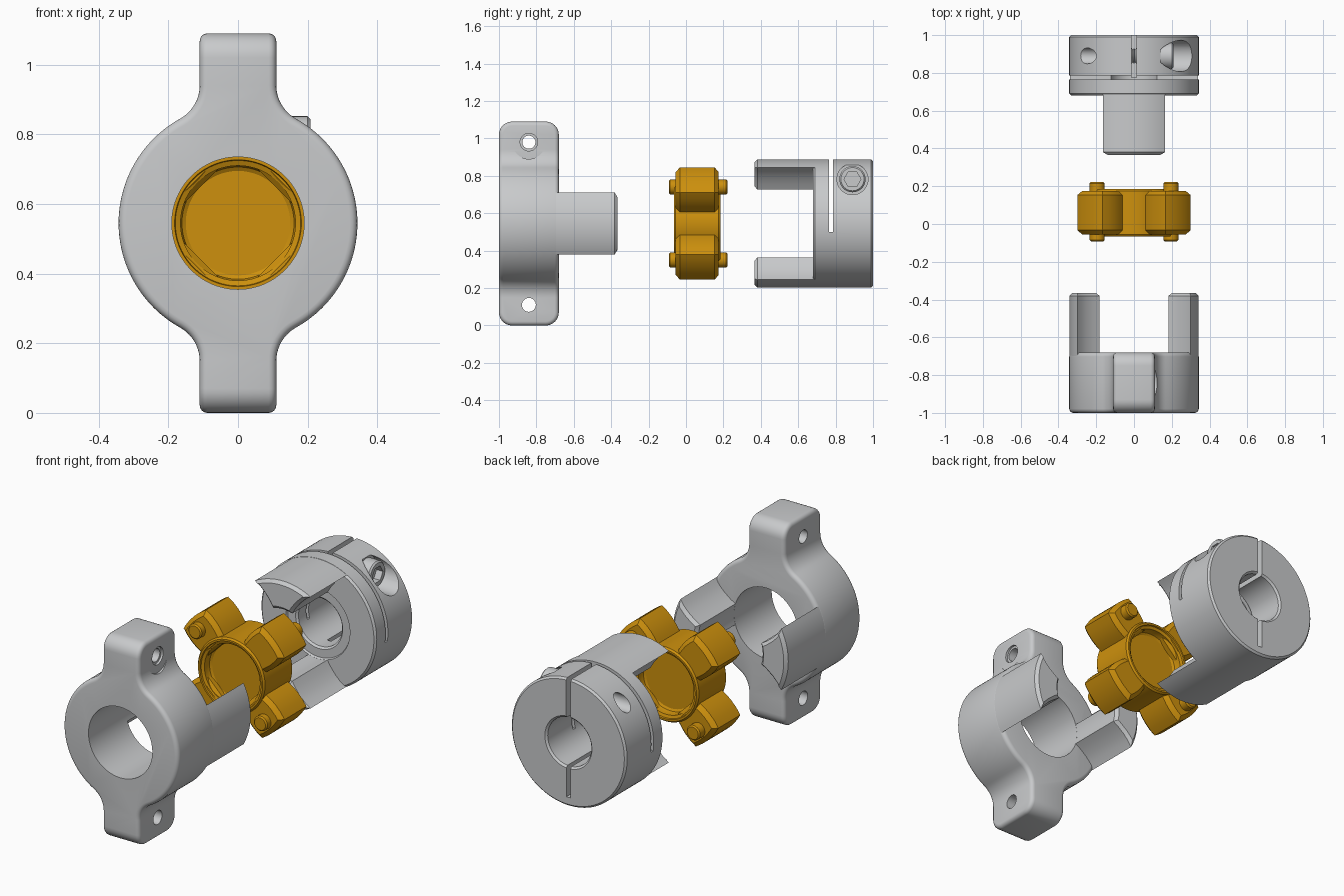
import bpy, bmesh, math
from mathutils import Matrix

if "Cube" in bpy.data.objects:
    bpy.data.objects.remove(bpy.data.objects["Cube"])

AXIS_Z = 0.545          # height of the shared shaft axis
R = 0.343               # outer radius of both hubs


def material(name, rgb):
    m = bpy.data.materials.new(name)
    m.diffuse_color = (*rgb, 1)
    m.use_nodes = True
    m.node_tree.nodes["Principled BSDF"].inputs["Base Color"].default_value = m.diffuse_color
    return m


METAL = material("light grey metal", (0.58, 0.59, 0.60))
RUBBER = material("amber rubber", (0.61, 0.28, 0.004))


def finish(name, bm, mat):
    bmesh.ops.recalc_face_normals(bm, faces=bm.faces[:])
    me = bpy.data.meshes.new(name)
    bm.to_mesh(me)
    bm.free()
    ob = bpy.data.objects.new(name, me)
    bpy.context.collection.objects.link(ob)
    me.materials.append(mat)
    ob.location.z = AXIS_Z
    return ob


def activate(ob):
    bpy.ops.object.select_all(action='DESELECT')
    ob.select_set(True)
    bpy.context.view_layer.objects.active = ob


def smooth(ob, angle=28):
    activate(ob)
    bpy.ops.object.shade_smooth_by_angle(angle=math.radians(angle))


def cut(ob, cutters):
    for c in cutters:
        mod = ob.modifiers.new("cut", 'BOOLEAN')
        mod.operation, mod.solver, mod.object = 'DIFFERENCE', 'EXACT', c
        bpy.context.view_layer.update()
        activate(ob)
        bpy.ops.object.modifier_apply(modifier=mod.name)
        bpy.data.objects.remove(c)


def prism(pts, y0, y1):
    """Outline in x/z, extruded along the shaft axis."""
    bm = bmesh.new()
    f = bm.faces.new([bm.verts.new((x, y0, z)) for x, z in pts])
    new = bmesh.ops.extrude_face_region(bm, geom=[f])["geom"]
    for v in new:
        if isinstance(v, bmesh.types.BMVert):
            v.co.y = y1
    return bm


def bevel_ends(bm, ys, width):
    es = [e for e in bm.edges
          if any(all(abs(v.co.y - y) < 1e-4 for v in e.verts) for y in ys)]
    bmesh.ops.bevel(bm, geom=es, offset=width, segments=1, affect='EDGES')


def turn(bm, degrees):
    bm.transform(Matrix.Rotation(math.radians(degrees), 4, 'Y'))


def lathe(name, prof, mat, axis='Y', at=(0, 0, 0), steps=96, closed=False):
    """Spin (radius, distance) points around the shaft axis or a cross axis."""
    bm = bmesh.new()
    vs = [bm.verts.new((r, a, 0)) for r, a in prof]
    es = [bm.edges.new(p) for p in zip(vs, vs[1:])]
    if closed:
        es.append(bm.edges.new((vs[-1], vs[0])))
    bmesh.ops.spin(bm, geom=vs + es, axis=(0, 1, 0), cent=(0, 0, 0),
                   angle=math.tau, steps=steps)
    bmesh.ops.remove_doubles(bm, verts=bm.verts[:], dist=1e-5)
    if axis == 'X':
        bm.transform(Matrix.Rotation(-math.pi / 2, 4, 'Z'))
    bm.transform(Matrix.Translation(at))
    return finish(name, bm, mat)


def rod(name, r, a0, a1, axis='Y', at=(0, 0, 0), steps=40, mat=METAL):
    return lathe(name, [(0, a0), (r, a0), (r, a1), (0, a1)], mat, axis, at, steps)


def box(x0, x1, y0, y1, z0, z1):
    return finish("box", prism([(x0, z0), (x1, z0), (x1, z1), (x0, z1)], y0, y1), METAL)


def arc(r, a0, a1, n, cx=0.0, cz=0.0):
    return [(cx + r * math.cos(a0 + (a1 - a0) * i / n),
             cz + r * math.sin(a0 + (a1 - a0) * i / n)) for i in range(n + 1)]


# Jaw with concave flanks, placed around the axis by an angle
def jaw(name, degrees, root, tip):
    flank = [(0.182, 0.056), (0.213, 0.075), (0.25, 0.104), (0.278, 0.133)]
    a, b = math.atan2(0.165, 0.30), math.atan2(0.056, 0.182)
    pts = ([(x, -z) for x, z in flank] + arc(R - 0.0008, -a, a, 16)
           + flank[::-1] + arc(0.1905, b, -b, 8)[1:-1])
    bm = prism(pts, root, tip)
    bevel_ends(bm, [tip], 0.016)
    turn(bm, degrees)
    smooth(finish(name, bm, METAL))


# Front hub: round body blended into an ear above and below
rf, ear, top = 0.11, 0.11, AXIS_Z
cx = ear + rf
cz = math.sqrt((R + rf) ** 2 - cx ** 2)
a = math.atan2(cz, cx)
quad = arc(R, 0, a, 20) + arc(rf, a + math.pi, math.pi, 10, cx, cz)[1:] + [(ear, top)]
half = quad + [(-x, z) for x, z in quad[::-1]]
bm = prism(half + [(x, -z) for x, z in half[::-1]][1:-1], -1.0, -0.68)
es = [e for e in bm.edges if all(abs(abs(v.co.z) - top) < 1e-5 for v in e.verts)
      and abs(e.verts[0].co.y - e.verts[1].co.y) < 1e-5]
bmesh.ops.bevel(bm, geom=es, offset=0.07, segments=8, profile=0.5, affect='EDGES')
front = finish("front_hub", bm, METAL)
mod = front.modifiers.new("rounding", 'BEVEL')
mod.width, mod.segments, mod.limit_method = 0.022, 4, 'ANGLE'
mod.angle_limit, mod.use_clamp_overlap = math.radians(35), False
activate(front)
bpy.ops.object.modifier_apply(modifier=mod.name)
up, low = (0, -0.84, 0.435), (0, -0.84, -0.435)
cut(front, [rod("bore", 0.19, -1.2, -0.5, steps=96),
            rod("hole", 0.035, -0.3, 0.3, 'X', up),
            rod("hole", 0.037, -0.3, 0.3, 'X', low),
            rod("spotface", 0.09, 0.1105, 0.3, 'X', up),
            rod("counterbore", 0.047, 0.098, 0.2, 'X', up)])
smooth(front)
for side, deg in (("right", 0), ("left", 180)):
    jaw("front_jaw_" + side, deg, -0.74, -0.365)

# Rear clamping hub: turned ring with slits and a clamp screw pocket
rear = lathe("rear_hub", [(0.13, 0.70), (0.14, 0.69), (0.185, 0.69), (0.19, 0.68),
                          (R - 0.01, 0.68), (R, 0.69), (R, 0.99), (R - 0.01, 1.0),
                          (0.14, 1.0), (0.13, 0.99)], METAL, closed=True)
screw_at = (0, 0.89, 0.237)
cut(rear, [box(-0.5, 0.5, 0.765, 0.785, -0.045, 0.5),
           box(-0.014, 0.014, 0.775, 1.1, 0, 0.5),
           box(-0.012, 0.012, 0.775, 1.1, -0.295, 0),
           rod("pocket", 0.083, 0.14, 0.5, 'X', screw_at),
           rod("screw_hole", 0.042, -0.5, 0.2, 'X', screw_at)])
smooth(rear)
for side, deg in (("top", -90), ("bottom", 90)):
    jaw("rear_jaw_" + side, deg, 0.72, 0.365)

# Clamp screw: socket head and threaded shank
head = lathe("clamp_screw_head", [(0, 0.135), (0.07, 0.135), (0.07, 0.2),
                                  (0.062, 0.208), (0, 0.208)], METAL, 'X', screw_at, 40)
cut(head, [rod("socket", 0.045, 0.17, 0.3, 'X', screw_at, 6)])
smooth(head)
thread = [(0.041 if i % 2 else 0.033, -0.15 + 0.006 * i) for i in range(50)]
smooth(lathe("clamp_screw_shank", [(0, -0.15)] + thread + [(0, 0.144)],
             METAL, 'X', screw_at, 32))

# Flexible spider: dished hub, four cushions, locating pins
MID = 0.06
dish = [(0, -0.005), (0.15, -0.005), (0.161, -0.012), (0.165, -0.025), (0.165, -0.05),
        (0.18, -0.056), (0.182, -0.065), (0.192, -0.065), (0.2, -0.055)]
smooth(lathe("spider_hub", dish + [(r, 2 * MID - y) for r, y in dish[::-1]], RUBBER))
edge = [(0.15, 0.083), (0.19, 0.094), (0.22, 0.1), (0.25, 0.103), (0.29, 0.102)]
b = math.atan2(0.095, 0.329)
for i in range(4):
    deg = 45 + 90 * i
    bm = prism([(x, -z) for x, z in edge] + arc(R, -b, b, 8) + edge[::-1], -0.055, 0.175)
    bevel_ends(bm, [-0.055, 0.175], 0.022)
    turn(bm, deg)
    smooth(finish("spider_cushion_%d" % (i + 1), bm, RUBBER))
    # pins alternate between the front and back faces
    t = math.radians(deg)
    at = (0.276 * math.cos(t), 0, -0.276 * math.sin(t))
    y0, y1, yc = (-0.092, 0.0, -0.085) if at[0] * at[2] < 0 else (0.222, 0.1, 0.215)
    smooth(lathe("spider_pin_%d" % (i + 1),
                 [(0, y0), (0.033, y0), (0.04, yc), (0.04, y1), (0, y1)], RUBBER, at=at, steps=32))
